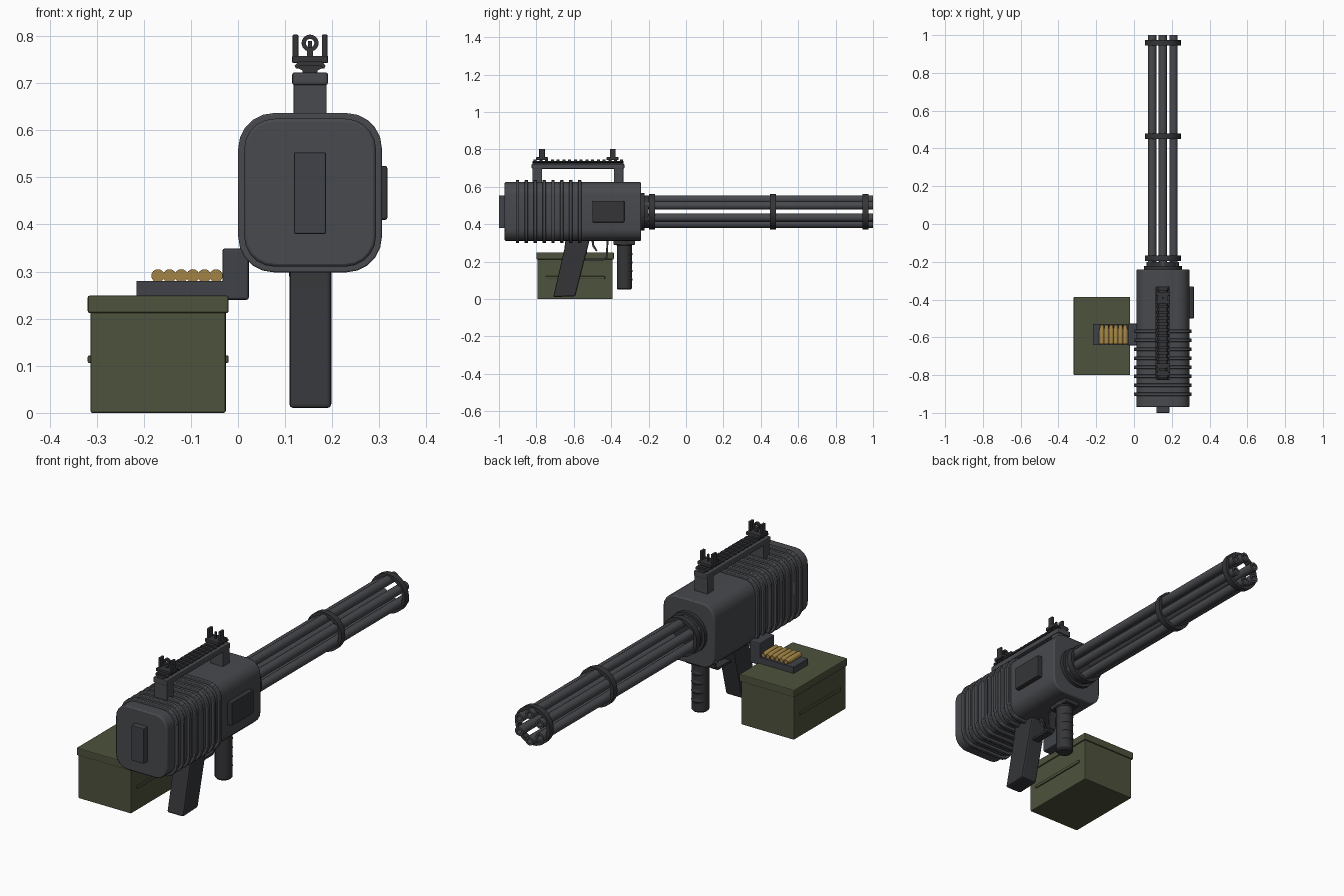
import bpy, bmesh
from math import sin, cos, pi, radians
from mathutils import Vector

if "Cube" in bpy.data.objects:
    bpy.data.objects.remove(bpy.data.objects["Cube"])


def material(name, col):
    m = bpy.data.materials.new(name)
    m.diffuse_color = (*col, 1)
    m.use_nodes = True
    m.node_tree.nodes["Principled BSDF"].inputs["Base Color"].default_value = m.diffuse_color
    return m


STEEL = material("steel", (0.065, 0.067, 0.075))
DARK = material("dark_polymer", (0.035, 0.036, 0.04))
PANEL = material("panel", (0.05, 0.055, 0.065))
GREEN = material("olive", (0.075, 0.085, 0.045))
BRASS = material("brass", (0.36, 0.23, 0.06))
CX, CZ = 0.153, 0.4675


def finish(name, bm, mat, bevel=0, smooth=False):
    bmesh.ops.recalc_face_normals(bm, faces=bm.faces)
    me = bpy.data.meshes.new(name)
    bm.to_mesh(me)
    bm.free()
    ob = bpy.data.objects.new(name, me)
    bpy.context.collection.objects.link(ob)
    me.materials.append(mat)
    if bevel:
        b = ob.modifiers.new("bevel", 'BEVEL')
        b.width, b.segments, b.limit_method = bevel, 2, 'ANGLE'
        b.angle_limit = radians(40)
    if smooth:
        bpy.ops.object.select_all(action='DESELECT')
        ob.select_set(True)
        bpy.context.view_layer.objects.active = ob
        bpy.ops.object.shade_smooth_by_angle(angle=radians(35))
    return ob


def box(name, x, y, z, mat, bevel=0):
    bm = bmesh.new()
    bmesh.ops.create_cube(bm, size=1)
    for v in bm.verts:
        v.co = [a + (c + .5) * (b - a) for c, (a, b) in zip(v.co, (x, y, z))]
    return finish(name, bm, mat, bevel)


def extrude(name, pts, offset, mat, bevel=0, smooth=False):
    bm = bmesh.new()
    f = bm.faces.new([bm.verts.new(p) for p in pts])
    r = bmesh.ops.extrude_face_region(bm, geom=[f], use_keep_orig=True)
    verts = [g for g in r['geom'] if isinstance(g, bmesh.types.BMVert)]
    bmesh.ops.translate(bm, verts=verts, vec=offset)
    return finish(name, bm, mat, bevel, smooth)


def side_profile(name, yz, x0, x1, mat, bevel=0):
    return extrude(name, [(x0, y, z) for y, z in yz], (x1 - x0, 0, 0), mat, bevel)


def rounded_block(name, hw, hh, r, y0, y1, mat, bevel=0):
    pts = []
    for k, (sx, sz) in enumerate([(1, 1), (-1, 1), (-1, -1), (1, -1)]):
        for i in range(6):
            a = (k + i / 5) * pi / 2
            pts.append((CX + sx * (hw - r) + r * cos(a), y0,
                        CZ + sz * (hh - r) + r * sin(a)))
    return extrude(name, pts, (0, y1 - y0, 0), mat, bevel, True)


def lathe(name, prof, mat, centre, axis='Y', segs=24, closed=False):
    """Spin (radius, height) pairs around an axis through centre."""
    bm = bmesh.new()
    def place(r, h, a):
        u, w = r * cos(a), r * sin(a)
        return Vector(centre) + Vector((u, h, w) if axis == 'Y' else (u, w, h))
    rings = []
    for r, h in prof:
        n = 1 if r == 0 else segs
        rings.append([bm.verts.new(place(r, h, 2 * pi * i / segs)) for i in range(n)])
    if closed:
        rings.append(rings[0])
    for A, B in zip(rings, rings[1:]):
        for i in range(segs):
            j = (i + 1) % segs
            loop = [A[i % len(A)], A[j % len(A)], B[j % len(B)], B[i % len(B)]]
            bm.faces.new(list(dict.fromkeys(loop)))
    return finish(name, bm, mat, 0, True)


# Receiver with cooling ribs
rounded_block("receiver", 0.14, 0.157, 0.065, -0.97, -0.24, STEEL, 0.006)
for i in range(8):
    y = -0.901 + i * 0.0475
    rounded_block(f"cooling_rib_{i}", 0.1525, 0.169, 0.075, y - 0.009, y + 0.009, STEEL, 0.003)
box("back_plate", (0.119, 0.187), (-1.0, -0.96), (0.38, 0.553), PANEL, 0.003)
box("side_panel", (0.28, 0.317), (-0.5, -0.33), (0.41, 0.524), DARK, 0.004)

# Rotary barrels with bores
for i in range(6):
    a = pi / 2 + i * pi / 3
    lathe(f"barrel_{i}", [(0, -0.26), (0.022, -0.26), (0.022, 1.0), (0.012, 1.0),
                          (0.012, 0.9), (0, 0.9)], STEEL,
          (CX + 0.065 * cos(a), 0, CZ + 0.065 * sin(a)), segs=16)
for i, y in enumerate((-0.182, 0.465, 0.96)):
    lathe(f"barrel_clamp_{i}", [(0.078, y - .015), (0.095, y - .015),
                                (0.095, y + .015), (0.078, y + .015)],
          DARK, (CX, 0, CZ), segs=32, closed=True)
lathe("barrel_hub", [(0, -0.25), (0.1, -0.25), (0.1, -0.222), (0.086, -0.222),
                     (0.086, -0.2), (0, -0.2)], DARK, (CX, 0, CZ), segs=32)

# Carry handle
for n, y0, y1 in (("rear", -0.82, -0.77), ("front", -0.385, -0.335)):
    box(f"handle_post_{n}", (0.118, 0.188), (y0, y1), (0.6, 0.705), STEEL, 0.002)
box("handle_bar", (0.115, 0.191), (-0.825, -0.33), (0.696, 0.723), STEEL, 0.005)

# Accessory rail: dovetail section and teeth
rail = [(-.016, .72), (.016, .72), (.016, .727), (.028, .733), (.02, .739), (-.02, .739),
        (-.028, .733), (-.016, .727)]
extrude("rail_base", [(CX + x, -0.82, z) for x, z in rail], (0, 0.485, 0), DARK)
tooth = [(-.03, .731), (.03, .731), (.033, .737), (.024, .747), (-.024, .747), (-.033, .737)]
for i in range(16):
    extrude(f"rail_tooth_{i}", [(CX + x, -0.815 + i * 0.0308, z) for x, z in tooth],
            (0, 0.016, 0), DARK)

# Iron sights
for n, y in (("rear", -0.77), ("front", -0.392)):
    box(f"{n}_sight_base", (0.115, 0.191), (y - .032, y + .032), (0.743, 0.758), DARK, 0.002)
    for s, side in ((-1, "left"), (1, "right")):
        x = CX + s * 0.031
        box(f"{n}_sight_wing_{side}", (x - .006, x + .006), (y - .015, y + .015),
            (0.755, 0.803), DARK, 0.002)
box("sight_ring_stem", (0.147, 0.159), (-0.775, -0.765), (0.755, 0.77), DARK)
lathe("sight_ring", [(0.009, -0.778), (0.018, -0.778), (0.018, -0.762), (0.009, -0.762)],
      DARK, (CX, 0, 0.785), closed=True)
box("sight_post", (0.149, 0.157), (-0.397, -0.387), (0.755, 0.79), DARK)

# Pistol grip, trigger and guard
side_profile("pistol_grip", [(-0.71, 0.01), (-0.592, 0.015), (-0.515, 0.315), (-0.645, 0.315),
                             (-0.65, 0.27)], 0.109, 0.198, DARK, 0.008)
side_profile("trigger", [(-0.507, 0.32), (-0.492, 0.32), (-0.491, 0.29), (-0.474, 0.258),
                         (-0.48, 0.253), (-0.5, 0.28)], 0.145, 0.161, DARK)
side_profile("trigger_guard", [(-0.56, 0.222), (-0.55, 0.206), (-0.44, 0.206), (-0.42, 0.22),
                               (-0.414, 0.315), (-0.424, 0.315), (-0.429, 0.226),
                               (-0.445, 0.216), (-0.54, 0.216)], 0.135, 0.171, DARK)

# Foregrip with finger ridges
box("foregrip_mount", (0.113, 0.193), (-0.388, -0.272), (0.29, 0.32), DARK, 0.004)
lathe("foregrip", [(0, 0.05), (0.034, 0.05), (0.04, 0.057), (0.04, 0.285), (0.045, 0.29),
                   (0.045, 0.315), (0, 0.315)], DARK, (CX, -0.33, 0), 'Z')
for i in range(4):
    z = 0.105 + i * 0.045
    lathe(f"finger_ridge_{i}", [(0, z - .012), (0.032, z - .012), (0.037, z), (0.032, z + .012),
                                (0, z + .012)], DARK, (CX, -0.322, 0), 'Z')

# Ammunition box
box("ammo_box", (-0.313, -0.026), (-0.795, -0.392), (0, 0.22), GREEN, 0.004)
box("ammo_box_lid", (-0.319, -0.02), (-0.8, -0.386), (0.212, 0.249), GREEN, 0.004)
for x, side in ((-0.313, "left"), (-0.026, "right")):
    box(f"box_ridge_{side}", (x - .006, x + .006), (-0.752, -0.434), (0.106, 0.122), GREEN, 0.003)

# Feed tray, cartridges and feed port
box("feed_tray", (-0.216, -0.02), (-0.641, -0.529), (0.247, 0.28), PANEL)
for i in range(6):
    lathe(f"cartridge_{i}", [(0, -0.636), (0.014, -0.636), (0.014, -0.56), (0.011, -0.55),
                             (0.01, -0.534), (0, -0.534)], BRASS,
          (-0.17 + i * 0.0247, 0, 0.291), segs=16)
box("feed_port", (-0.033, 0.023), (-0.642, -0.528), (0.24, 0.349), PANEL, 0.005)
